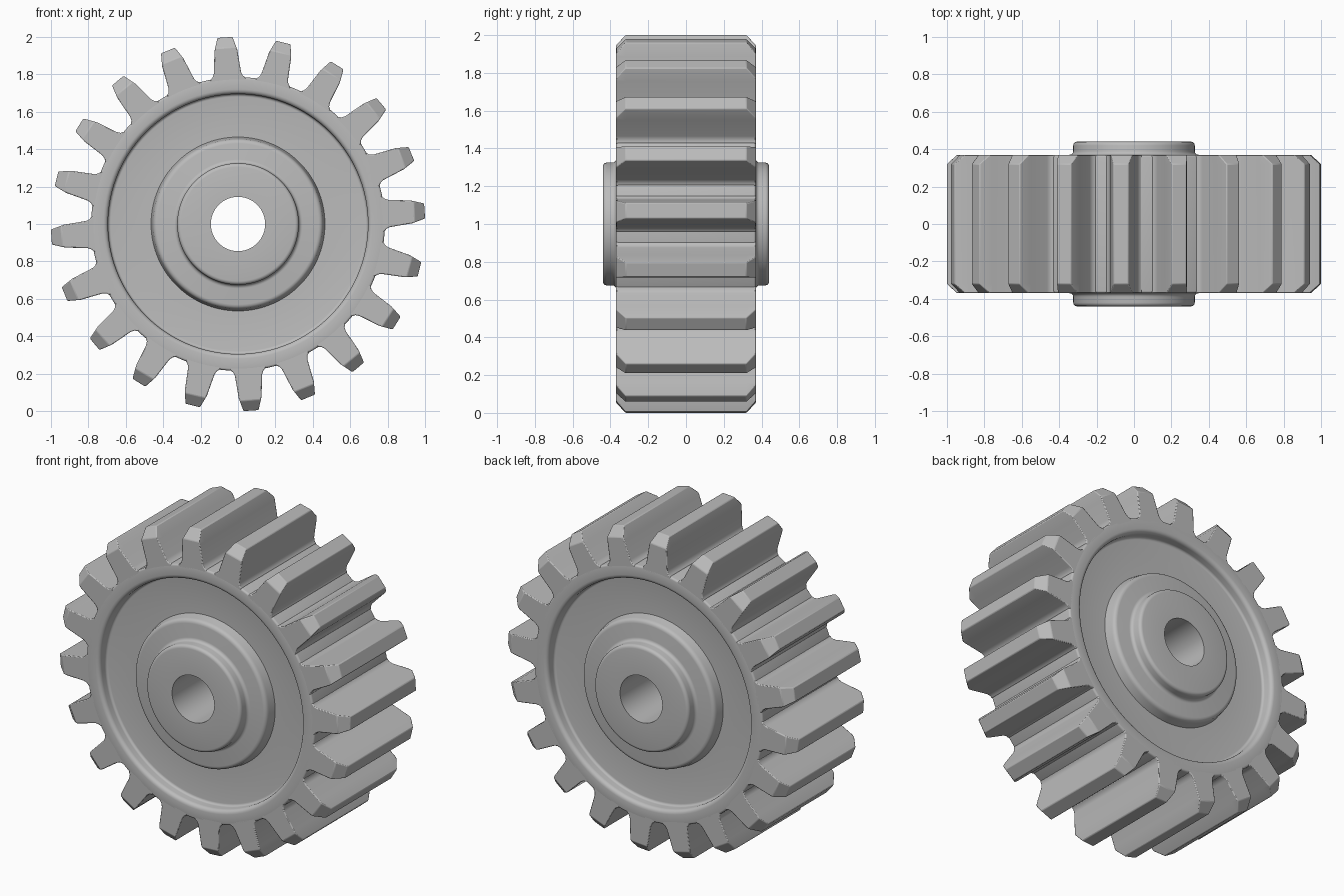
import bpy, bmesh, math
from mathutils import Matrix

if "Cube" in bpy.data.objects:
    bpy.data.objects.remove(bpy.data.objects["Cube"], do_unlink=True)

TEETH = 20
HALF = 0.37       # half width of the rim
ROOT = 0.785      # radius at the foot of the teeth
CENTRE = Matrix.Translation((0, 0, 1))

steel = bpy.data.materials.new("steel grey")
steel.use_nodes = True
grey = (0.5, 0.5, 0.5, 1)
steel.diffuse_color = grey
steel.node_tree.nodes["Principled BSDF"].inputs["Base Color"].default_value = grey


def finish(bm, name):
    bmesh.ops.recalc_face_normals(bm, faces=bm.faces)
    bm.transform(CENTRE)
    mesh = bpy.data.meshes.new(name)
    bm.to_mesh(mesh)
    bm.free()
    mesh.materials.append(steel)
    obj = bpy.data.objects.new(name, mesh)
    bpy.context.collection.objects.link(obj)
    bpy.ops.object.select_all(action="DESELECT")
    obj.select_set(True)
    bpy.context.view_layer.objects.active = obj
    bpy.ops.object.shade_smooth_by_angle(angle=math.radians(35))
    return obj


def arc(r, y, size, start, end, steps=4):
    """Rounded corner in the radius / width plane."""
    angles = [math.radians(start + (end - start) * i / steps) for i in range(steps + 1)]
    return [(r + size * math.cos(a), y + size * math.sin(a)) for a in angles]


# Wheel body: bore, hub, raised collar, recessed web and rim, turned about y
side = [(0.145, 0.44)]
side += arc(0.305, 0.42, 0.02, 90, 0)           # hub edge
side += arc(0.345, 0.39, 0.02, 180, 270)        # hub foot
side += arc(0.43, 0.345, 0.025, 90, 0)          # collar edge
side += [(0.465, 0.30), (0.68, 0.30)]           # web
side += arc(0.68, 0.315, 0.015, 270, 360)       # rim foot
side += arc(0.72, 0.345, 0.025, 180, 90)        # rim lip
side += arc(ROOT - 0.012, HALF - 0.012, 0.012, 90, 0)
profile = side + [(r, -y) for r, y in reversed(side)]

bm = bmesh.new()
verts = [bm.verts.new((r, y, 0)) for r, y in profile]
edges = [bm.edges.new((a, b)) for a, b in zip(verts, verts[1:] + verts[:1])]
bmesh.ops.spin(bm, geom=verts + edges, cent=(0, 0, 0), axis=(0, 1, 0),
               angle=math.tau, steps=120, use_merge=True)
bmesh.ops.remove_doubles(bm, verts=bm.verts, dist=0.0002)
finish(bm, "gear_body")

# Teeth: tapered section lofted across the width, tips chamfered at both ends
flank = [(0.76, 0.095), (0.779, 0.095), (0.79, 0.081), (0.81, 0.073), (0.93, 0.061)]
full = flank + [(1.0, 0.04)]
cut = flank + [(0.945, 0.057)]

bm = bmesh.new()
for i in range(TEETH):
    turn = Matrix.Rotation(-math.radians(4) - math.tau * i / TEETH, 4, "Y")
    rings = []
    for section, y in ((cut, -HALF), (full, 0.05 - HALF), (full, HALF - 0.05), (cut, HALF)):
        outline = section + [(r, -w) for r, w in reversed(section)]
        rings.append([bm.verts.new(turn @ Matrix.Translation((r, y, w)).to_translation())
                      for r, w in outline])
    n = len(rings[0])
    for a, b in zip(rings, rings[1:]):
        for k in range(n):
            bm.faces.new((a[k], a[(k + 1) % n], b[(k + 1) % n], b[k]))
    bm.faces.new(rings[0])
    bm.faces.new(rings[-1])
teeth = finish(bm, "gear_teeth")
bevel = teeth.modifiers.new("soft_edges", "BEVEL")
bevel.width = 0.005
bevel.segments = 2
bevel.limit_method = "ANGLE"
bevel.angle_limit = math.radians(35)
